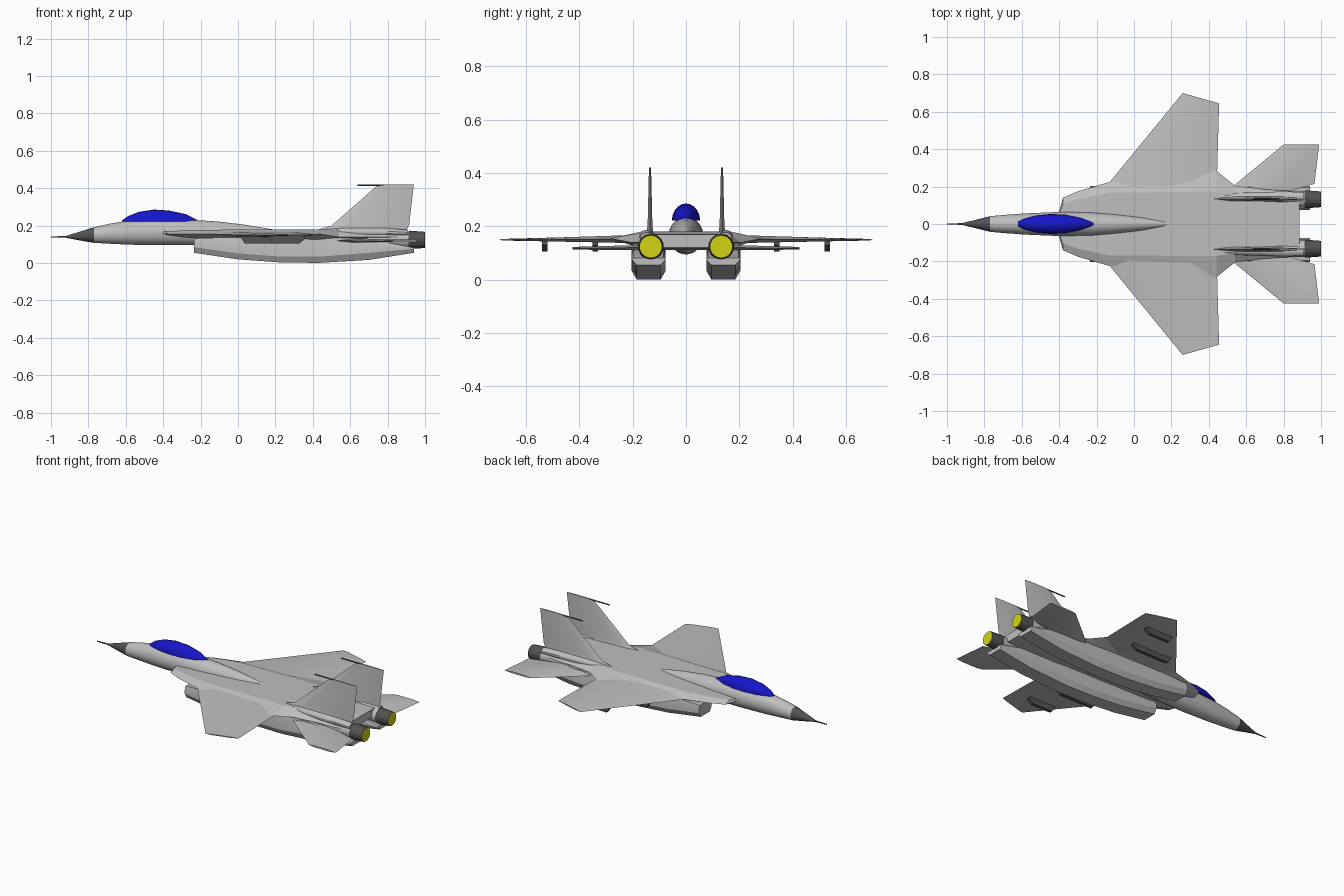
import bpy, bmesh, math

if "Cube" in bpy.data.objects:
    bpy.data.objects.remove(bpy.data.objects["Cube"], do_unlink=True)


def material(name, r, g, b):
    m = bpy.data.materials.new(name)
    m.use_nodes = True
    m.diffuse_color = (r, g, b, 1)
    m.node_tree.nodes["Principled BSDF"].inputs["Base Color"].default_value = (r, g, b, 1)
    return m


GREY = material("light grey", 0.52, 0.52, 0.52)
DARK = material("dark grey", 0.085, 0.085, 0.085)
BLUE = material("canopy blue", 0.008, 0.008, 0.6)
YELLOW = material("exhaust yellow", 0.65, 0.65, 0.008)


def loft(name, rings, mat, mirror=False, angle=30, end_mat=None):
    """Skin a list of equal-length rings and cap both ends."""
    bm = bmesh.new()
    loops = [[bm.verts.new(p) for p in ring] for ring in rings]
    n = len(loops[0])
    for a, b in zip(loops, loops[1:]):
        for i in range(n):
            j = (i + 1) % n
            bm.faces.new((a[i], a[j], b[j], b[i]))
    bm.faces.new(loops[0])
    end = bm.faces.new(loops[-1])
    if end_mat:
        end.material_index = 1
    bmesh.ops.recalc_face_normals(bm, faces=bm.faces)
    mesh = bpy.data.meshes.new(name)
    bm.to_mesh(mesh)
    bm.free()
    mesh.materials.append(mat)
    if end_mat:
        mesh.materials.append(end_mat)
    obj = bpy.data.objects.new(name, mesh)
    bpy.context.collection.objects.link(obj)
    bpy.ops.object.select_all(action='DESELECT')
    obj.select_set(True)
    bpy.context.view_layer.objects.active = obj
    bpy.ops.object.shade_smooth_by_angle(angle=math.radians(angle))
    if mirror:
        mod = obj.modifiers.new("Mirror", 'MIRROR')
        mod.use_axis = (False, True, False)
        mod.use_mirror_merge = False
    return obj


def oval(x, half_width, top, bottom, y=0, sides=28):
    """Elliptical ring across the x axis."""
    mid, rz = (top + bottom) / 2, (top - bottom) / 2
    turn = 2 * math.pi / sides
    return [(x, y + half_width * math.cos((i + 0.5) * turn),
             mid + rz * math.sin((i + 0.5) * turn)) for i in range(sides)]


def blade(lead, trail, half, up):
    """Six-sided thin section between a leading and a trailing point."""
    def at(t, side):
        return tuple(a + (b - a) * t + u * half * side
                     for a, b, u in zip(lead, trail, up))
    return [at(0, 0), at(0.2, 1), at(0.75, 1), at(1, 0), at(0.75, -1), at(0.2, -1)]


# Fuselage, nose cone and probe
loft("fuselage", [oval(*s) for s in (
    (-0.77, 0.042, 0.192, 0.108), (-0.68, 0.050, 0.212, 0.103),
    (-0.58, 0.057, 0.228, 0.098), (-0.40, 0.065, 0.236, 0.095),
    (-0.22, 0.062, 0.230, 0.095), (-0.10, 0.053, 0.222, 0.100),
    (0.04, 0.038, 0.205, 0.115), (0.20, 0.012, 0.178, 0.135))], GREY)
loft("nose_cone", [oval(*s) for s in (
    (-0.77, 0.042, 0.192, 0.108), (-0.84, 0.024, 0.170, 0.120),
    (-0.92, 0.005, 0.145, 0.135))], DARK)
loft("nose_probe", [oval(x, r, 0.14 + r, 0.14 - r, 0, 8)
                    for x, r in ((-0.91, 0.005), (-1.0, 0.003))], DARK)

# Canopy: a half oval at each station
canopy = []
for x, w, top in ((-0.62, 0.012, 0.228), (-0.59, 0.027, 0.250), (-0.53, 0.045, 0.274),
                  (-0.45, 0.053, 0.286), (-0.37, 0.051, 0.281), (-0.28, 0.031, 0.262),
                  (-0.215, 0.008, 0.230)):
    canopy.append([(x, w * math.cos(math.pi * i / 10),
                    0.222 + (top - 0.222) * math.sin(math.pi * i / 10)) for i in range(11)])
loft("canopy", canopy, BLUE)

# Flat central body with forward strakes
body = []
for x, w, top, bottom in ((-0.40, 0.07, 0.168, 0.158), (-0.38, 0.14, 0.170, 0.150),
                          (-0.30, 0.175, 0.174, 0.138), (-0.13, 0.225, 0.178, 0.125),
                          (0.20, 0.24, 0.180, 0.120), (0.44, 0.285, 0.180, 0.118),
                          (0.54, 0.205, 0.178, 0.112), (0.70, 0.185, 0.174, 0.112),
                          (0.82, 0.178, 0.172, 0.115), (0.885, 0.172, 0.170, 0.120)):
    edge = 0.155 if x < 0.5 else 0.140
    inner = min(0.75 * w, 0.17)
    body.append([(x, -w, edge), (x, -inner, top), (x, inner, top),
                 (x, w, edge), (x, inner, bottom), (x, -inner, bottom)])
loft("central_body", body, GREY, angle=15)

# Wings and tailplanes
Z = (0, 0, 1)
loft("wing", [blade((-0.16, 0.19, 0.152), (0.445, 0.19, 0.152), 0.016, Z),
              blade((-0.125, 0.23, 0.152), (0.445, 0.29, 0.152), 0.013, Z),
              blade((0.26, 0.70, 0.150), (0.455, 0.645, 0.150), 0.003, Z)],
     GREY, True)
loft("tailplane", [blade((0.50, 0.17, 0.120), (0.81, 0.17, 0.120), 0.010, Z),
                   blade((0.545, 0.215, 0.120), (0.965, 0.215, 0.120), 0.009, Z),
                   blade((0.80, 0.425, 0.118), (0.99, 0.425, 0.118), 0.005, Z)],
     GREY, True)

# Twin fins with antenna rods and root fairings
Y = (0, 1, 0)
loft("tail_fin", [blade((0.40, 0.135, 0.172), (0.90, 0.135, 0.172), 0.013, Y),
                  blade((0.50, 0.135, 0.200), (0.915, 0.135, 0.205), 0.009, Y),
                  blade((0.75, 0.135, 0.420), (0.94, 0.135, 0.420), 0.004, Y)],
     GREY, True)
loft("fin_antenna", [oval(x, 0.004, 0.421, 0.413, 0.135, 8) for x in (0.64, 0.78)],
     DARK, True)
loft("fin_fairing", [oval(x, w, top, 0.14, 0.145, 12) for x, w, top in (
    (0.40, 0.006, 0.176), (0.56, 0.022, 0.188), (0.80, 0.03, 0.188),
    (0.91, 0.026, 0.178))], GREY, True)

# Engine nacelles with chamfered undersides
nacelles = []
for x, top, chamfer, bottom in ((-0.235, 0.132, 0.085, 0.055), (0.0, 0.140, 0.052, 0.020),
                                (0.22, 0.140, 0.035, 0.004), (0.43, 0.140, 0.034, 0.001),
                                (0.70, 0.130, 0.055, 0.017), (0.94, 0.082, 0.076, 0.055)):
    half = [(0.045, bottom), (0.064, chamfer), (0.064, (top + chamfer) / 2), (0.056, top)]
    nacelles.append([(x, 0.14 + dy, z) for dy, z in half]
                    + [(x, 0.14 - dy, z) for dy, z in reversed(half)])
loft("engine_nacelle", nacelles, GREY, True, angle=20)

# Engine tubes and exhaust nozzles
def tube(stations, sides):
    return [oval(x, r, 0.124 + r, 0.124 - r, 0.132, sides) for x, r in stations]


loft("engine_tube", tube(((0.52, 0.035), (0.70, 0.048), (0.915, 0.045)), 16), GREY, True)
loft("exhaust_nozzle", tube(((0.90, 0.040), (0.92, 0.049), (1.0, 0.043)), 14),
     DARK, True, angle=20, end_mat=YELLOW)

# Two weapon pylons under each wing
for label, y, start, end in (("inner", 0.34, 0.01, 0.30), ("outer", 0.53, 0.16, 0.36)):
    profile = [(start, 0.146), (start + 0.025, 0.106), (end - 0.03, 0.106), (end, 0.130),
               (end - 0.01, 0.146)]
    loft(label + "_pylon", [[(x, y + d, z) for x, z in profile] for d in (-0.01, 0.01)],
         DARK, True)
